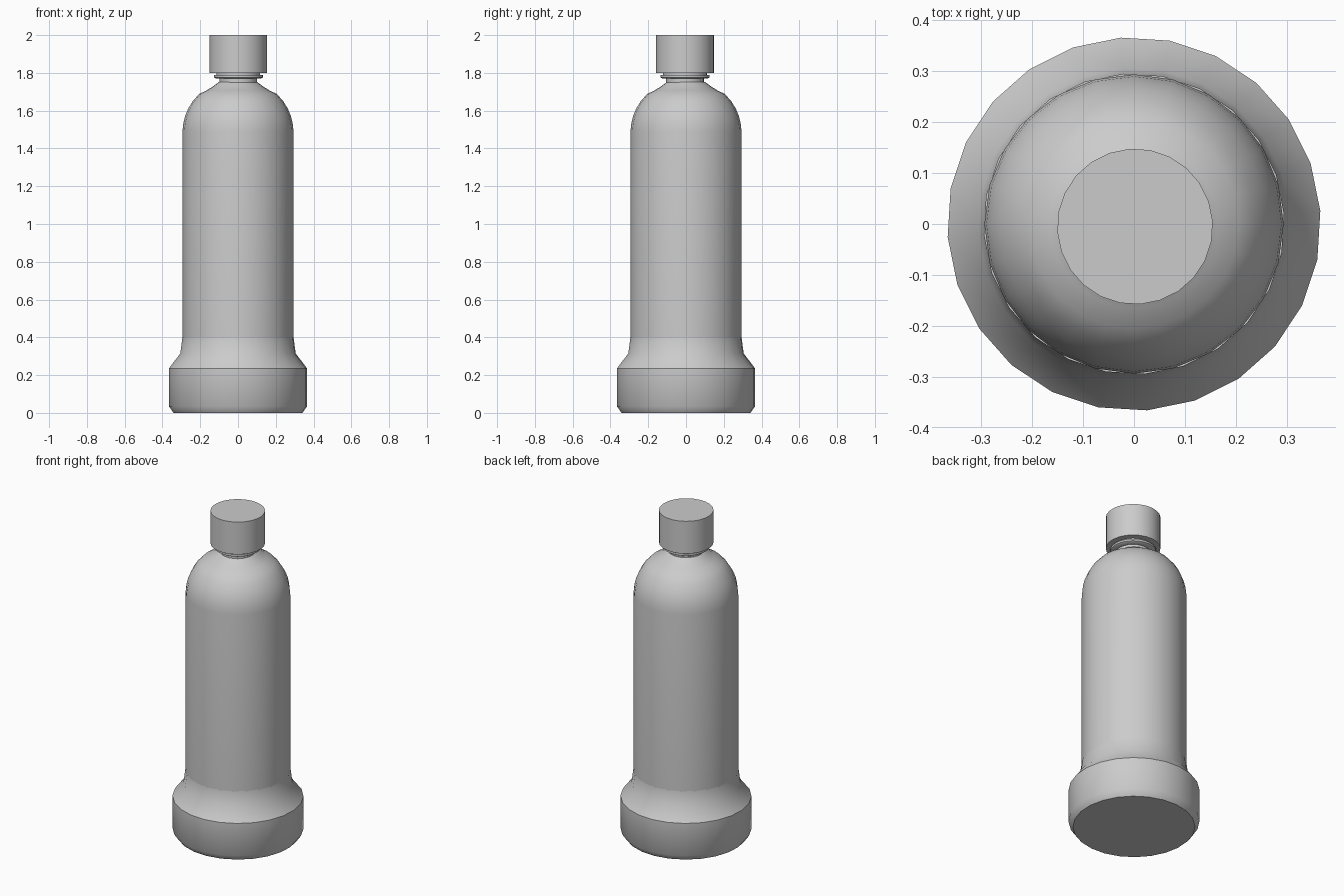
import bpy
import bmesh
import math

cube = bpy.data.objects.get("Cube")
if cube:
    bpy.data.objects.remove(cube, do_unlink=True)

# Single grey material
grey = bpy.data.materials.new("light_grey")
grey.use_nodes = True
COLOUR = (0.6, 0.6, 0.6, 1.0)
grey.diffuse_color = COLOUR
grey.node_tree.nodes["Principled BSDF"].inputs["Base Color"].default_value = COLOUR

SEGMENTS = 24


def lathe(name, profile, centre=(0, 0), turn=4, cap_bottom=True, cap_top=True):
    """Revolve (radius, height) points, listed bottom to top, about a vertical axis."""
    bm = bmesh.new()
    rings = []
    for r, z in profile:
        ring = []
        for i in range(SEGMENTS):
            a = math.radians(turn) + 2 * math.pi * i / SEGMENTS
            ring.append(bm.verts.new((r * math.cos(a), r * math.sin(a), z)))
        rings.append(ring)
    for low, high in zip(rings, rings[1:]):
        for i in range(SEGMENTS):
            j = (i + 1) % SEGMENTS
            bm.faces.new((low[i], low[j], high[j], high[i]))
    if cap_bottom:
        bm.faces.new(rings[0][::-1])
    if cap_top:
        bm.faces.new(rings[-1])
    mesh = bpy.data.meshes.new(name)
    bm.to_mesh(mesh)
    bm.free()
    mesh.materials.append(grey)
    obj = bpy.data.objects.new(name, mesh)
    obj.location = (centre[0], centre[1], 0)
    bpy.context.collection.objects.link(obj)
    bpy.ops.object.select_all(action='DESELECT')
    obj.select_set(True)
    bpy.context.view_layer.objects.active = obj
    bpy.ops.object.shade_smooth_by_angle(angle=math.radians(36))
    return obj


# Wide foot with bevelled underside and sloped collar
lathe("base", [(0.342, 0.0), (0.367, 0.035), (0.367, 0.235),
               (0.306, 0.315), (0.295, 0.40)], cap_top=False)

# Straight body, rounded shoulder and flare up to the neck
lathe("body", [(0.294, 0.39), (0.294, 1.49), (0.290, 1.53), (0.280, 1.572),
               (0.264, 1.61), (0.240, 1.65), (0.206, 1.688), (0.165, 1.708),
               (0.130, 1.73), (0.100, 1.753)], turn=0, cap_bottom=False)

# Neck with its support ring
CAP_CENTRE = (0.002, -0.005)
lathe("neck", [(0.100, 1.745), (0.100, 1.769), (0.119, 1.770), (0.130, 1.776),
               (0.130, 1.788), (0.116, 1.790), (0.116, 1.802)], CAP_CENTRE)

# Screw cap
lathe("cap", [(0.153, 1.80), (0.153, 2.0)], CAP_CENTRE)
